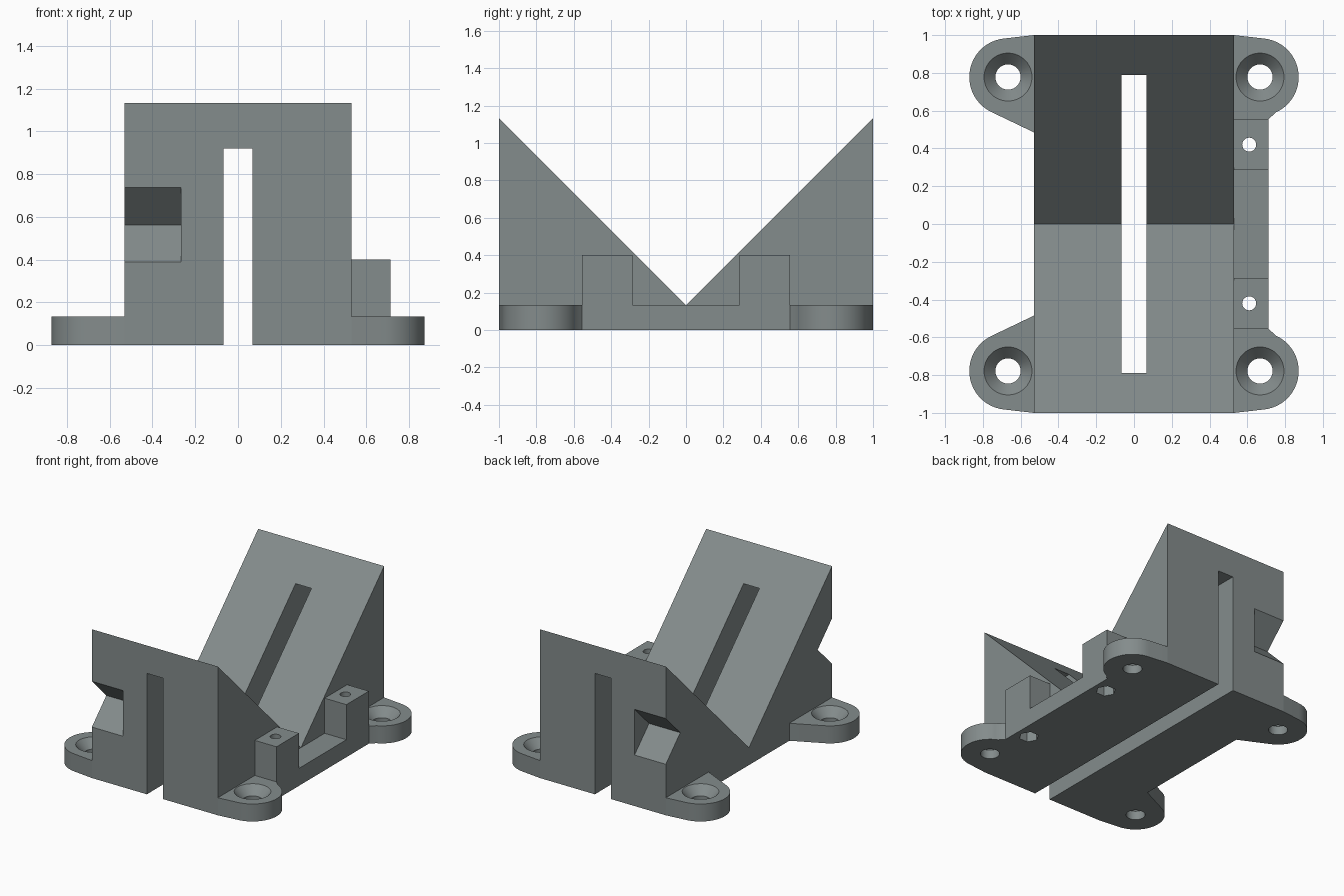
import bpy, bmesh, math
from mathutils import Vector

if "Cube" in bpy.data.objects:
    bpy.data.objects.remove(bpy.data.objects["Cube"])

grey = bpy.data.materials.new("slate grey")
grey.diffuse_color = (0.23, 0.262, 0.262, 1)
grey.use_nodes = True
grey.node_tree.nodes["Principled BSDF"].inputs["Base Color"].default_value = grey.diffuse_color

BASE = 0.133      # thickness of the foot plate
HALF = 0.53       # half width of the cradle


def finish(name, bm):
    bmesh.ops.recalc_face_normals(bm, faces=bm.faces)
    me = bpy.data.meshes.new(name)
    bm.to_mesh(me)
    bm.free()
    me.materials.append(grey)
    ob = bpy.data.objects.new(name, me)
    bpy.context.collection.objects.link(ob)
    return ob


def prism(name, points, move):
    """Extrude a closed outline of 3D points along a vector."""
    bm = bmesh.new()
    face = bm.faces.new([bm.verts.new(p) for p in points])
    ext = bmesh.ops.extrude_face_region(bm, geom=[face])
    verts = [v for v in ext["geom"] if isinstance(v, bmesh.types.BMVert)]
    bmesh.ops.translate(bm, verts=verts, vec=Vector(move))
    return finish(name, bm)


def side_prism(name, x0, x1, yz):
    return prism(name, [(x0, y, z) for y, z in yz], (x1 - x0, 0, 0))


def lathe(name, x, y, profile, sides):
    """Solid of revolution about a vertical axis from (radius, z) pairs."""
    bm = bmesh.new()
    rings = [[bm.verts.new((x + r * math.cos(i * math.tau / sides),
                            y + r * math.sin(i * math.tau / sides), z))
              for i in range(sides)] for r, z in profile]
    for a, b in zip(rings, rings[1:]):
        for i in range(sides):
            j = (i + 1) % sides
            bm.faces.new((a[i], a[j], b[j], b[i]))
    bm.faces.new(rings[0])
    bm.faces.new(rings[-1])
    return finish(name, bm)


def cut(ob, cutters):
    """Subtract the cutters for good and remove them."""
    bpy.context.view_layer.objects.active = ob
    for c in cutters:
        mod = ob.modifiers.new("cut", "BOOLEAN")
        mod.operation, mod.solver, mod.object = "DIFFERENCE", "EXACT", c
        bpy.ops.object.modifier_apply(modifier=mod.name)
        bpy.data.objects.remove(c)


def smooth(ob):
    bpy.ops.object.select_all(action="DESELECT")
    ob.select_set(True)
    bpy.context.view_layer.objects.active = ob
    bpy.ops.object.shade_smooth_by_angle(angle=math.radians(30))


# V-shaped cradle with a long slot and two side notches
cradle = side_prism("v_cradle", -HALF, HALF,
                    [(-1, 0), (1, 0), (1, 1.132), (0, BASE), (-1, 1.132)])
slot = side_prism("slot_cutter", -0.067, 0.067,
                  [(-1.2, -0.2), (1.2, -0.2), (1.2, 0.92), (-1.2, 0.92)])
notches = [side_prism("notch_cutter", -0.7, -0.267,
                      [(s * 1.05, 0.338), (s * 0.826, 0.562), (s * 1.05, 0.786)])
           for s in (-1, 1)]
cut(cradle, [slot] + notches)

# Side rail with two raised posts, screw holes and hexagonal nut pockets
rail = side_prism("post_rail", HALF, 0.713,
                  [(-0.555, 0), (0.555, 0), (0.555, 0.4), (0.285, 0.4),
                   (0.285, BASE), (-0.285, BASE), (-0.285, 0.4), (-0.555, 0.4)])
holes = []
for s in (-1, 1):
    holes.append(lathe("screw_cutter", 0.61, s * 0.42, [(0.037, -0.1), (0.037, 0.6)], 24))
    holes.append(lathe("nut_cutter", 0.61, s * 0.42, [(0.07, -0.1), (0.07, 0.13)], 6))
cut(rail, holes)
smooth(rail)

# Four rounded mounting ears with countersunk holes
CX, CY, R = 0.667, 0.778, 0.205
for sx, side in ((-1, "left"), (1, "right")):
    for sy, end in ((-1, "front"), (1, "back")):
        arc = [(CX + R * math.cos(math.radians(a)), CY + R * math.sin(math.radians(a)))
               for a in range(-66, 85, 6)]
        inner = [(HALF, 1.0), (HALF, 0.485)]
        if sx > 0:    # this side stops at the rail
            inner = [(HALF, 1.0), (HALF, 0.555), (0.713, 0.555)]
        ear = prism(f"{end}_{side}_ear",
                    [(sx * x, sy * y, 0) for x, y in arc + inner], (0, 0, BASE))
        cut(ear, [lathe("countersink_cutter", sx * CX, sy * CY,
                        [(0.067, -0.1), (0.067, 0.068), (0.127, BASE), (0.127, 0.3)], 40)])
        smooth(ear)
